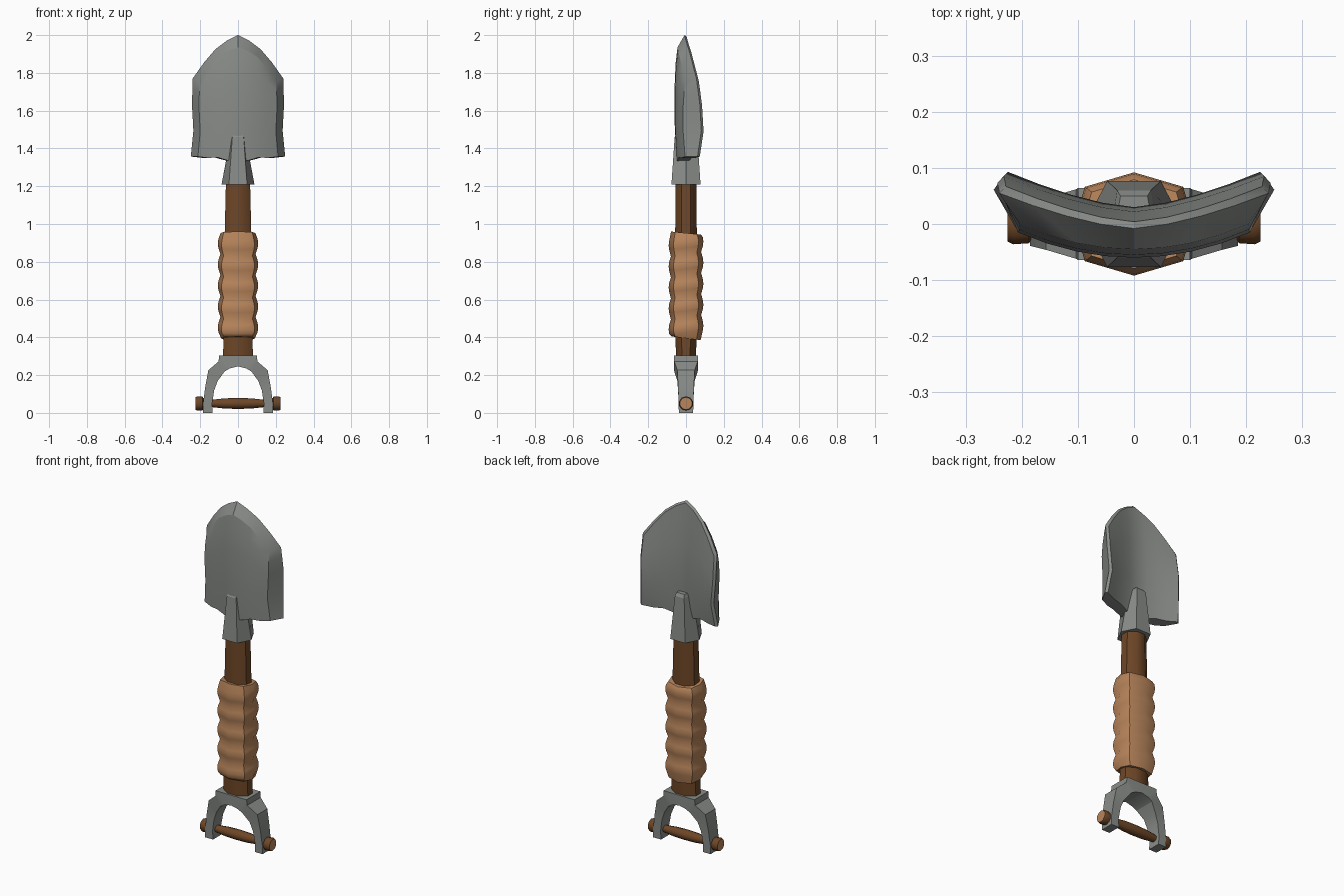
import bpy, bmesh, math

cube = bpy.data.objects.get("Cube")
if cube:
    bpy.data.objects.remove(cube, do_unlink=True)


def material(name, rgb):
    m = bpy.data.materials.new(name)
    m.use_nodes = True
    color = (*rgb, 1)
    m.diffuse_color = color
    m.node_tree.nodes["Principled BSDF"].inputs["Base Color"].default_value = color
    return m


steel = material("steel grey", (0.25, 0.265, 0.25))
wood = material("dark wood", (0.155, 0.062, 0.02))
leather = material("tan leather", (0.48, 0.235, 0.105))


def finish(name, bm, mats, angle):
    bmesh.ops.recalc_face_normals(bm, faces=bm.faces)
    mesh = bpy.data.meshes.new(name)
    bm.to_mesh(mesh)
    bm.free()
    for m in mats:
        mesh.materials.append(m)
    ob = bpy.data.objects.new(name, mesh)
    bpy.context.collection.objects.link(ob)
    bpy.ops.object.select_all(action='DESELECT')
    ob.select_set(True)
    bpy.context.view_layer.objects.active = ob
    bpy.ops.object.shade_smooth_by_angle(angle=math.radians(angle))
    return ob


def bridge(bm, a, b):
    n = len(a)
    for i in range(n):
        bm.faces.new((a[i], a[(i + 1) % n], b[(i + 1) % n], b[i]))


def loft(name, rings, mats, angle=30):
    """Skin a list of closed rings and cap both ends."""
    bm = bmesh.new()
    loops = [[bm.verts.new(p) for p in ring] for ring in rings]
    for a, b in zip(loops, loops[1:]):
        bridge(bm, a, b)
    bm.faces.new(loops[0])
    bm.faces.new(loops[-1])
    return finish(name, bm, mats, angle)


def ellipse(rx, ry, z, sides, phase=0.0):
    return [(rx * math.cos(a), ry * math.sin(a), z)
            for a in (math.tau * (i + phase) / sides for i in range(sides))]


# Blade: a curved back sheet and a smaller front sheet joined by a bevelled rim
U = [i / 4 for i in range(-4, 5)]
ROWS = [0, 0.33, 0.67, 0.86, 1]
WIDTH = [1.0, 0.945, 0.975, 0.965, 0.96]
SHIFT = [0.01, 0.03, 0.022, 0.012, 0.004]
FRONT = [-0.05, -0.06, -0.06, -0.055, -0.045]
TOP = [2.0, 1.97, 1.925, 1.855, 1.77]
BOTTOM = [1.33, 1.336, 1.352, 1.35, 1.357]


def blade_point(layer, r, c):
    u = U[c]
    k = abs(c - 4)
    half = {"back": 0.238, "rim": 0.25, "front": 0.212}[layer]
    drop = {"back": 0.01, "rim": 0, "front": 0.065 - 0.05 * abs(u)}[layer]
    z = BOTTOM[k] + (TOP[k] - drop - BOTTOM[k]) * ROWS[r]
    back_y = SHIFT[r] + 0.063 * abs(u) ** 1.5
    y = {"back": back_y, "rim": back_y - 0.012,
         "front": FRONT[r] + 0.045 * u * u}[layer]
    return (u * half * WIDTH[r], y, z)


nr, nc = len(ROWS), len(U)
border = ([(0, c) for c in range(nc)] + [(r, nc - 1) for r in range(1, nr)]
          + [(nr - 1, c) for c in range(nc - 2, -1, -1)]
          + [(r, 0) for r in range(nr - 2, 0, -1)])
bm = bmesh.new()
edges = {}
for layer in ("back", "front"):
    grid = [[bm.verts.new(blade_point(layer, r, c)) for c in range(nc)]
            for r in range(nr)]
    for r in range(nr - 1):
        for c in range(nc - 1):
            bm.faces.new((grid[r][c], grid[r][c + 1],
                          grid[r + 1][c + 1], grid[r + 1][c]))
    edges[layer] = [grid[r][c] for r, c in border]
rim = [bm.verts.new(blade_point("rim", r, c)) for r, c in border]
bridge(bm, edges["front"], rim)
bridge(bm, rim, edges["back"])
finish("blade", bm, [steel], 28)


# Socket: tapered six-sided sleeve between blade and shaft
def socket_ring(side, flat, depth, z):
    return [(side, 0, z), (flat, depth, z), (-flat, depth, z),
            (-side, 0, z), (-flat, -depth, z), (flat, -depth, z)]


loft("socket", [socket_ring(0.087, 0.048, 0.077, 1.21),
                socket_ring(0.04, 0.03, 0.06, 1.46),
                socket_ring(0.033, 0.024, 0.05, 1.478)], [steel], 15)

# Shaft
loft("shaft", [ellipse(rx, ry, z, 8, 0.5) for rx, ry, z in
               ((0.086, 0.055, 0.26), (0.083, 0.062, 0.42),
                (0.077, 0.062, 0.92), (0.069, 0.06, 1.23))], [wood], 50)

# Leather grip: five bulging wraps, slightly tilted from front to back
OUTLINE = [(1, 0), (0.82, 0.72), (0, 1), (-0.82, 0.72),
           (-1, 0), (-0.82, -0.72), (0, -1), (0.82, -0.72)]
WRAPS = 5
low, high = 0.395, 0.952
pitch = (high - low) / WRAPS


def grip_ring(z, size, tilt):
    return [(0.107 * size * x, 0.092 * size * y, z + tilt * y)
            for x, y in OUTLINE]


rings = [grip_ring(low, 0.84, -0.01)]
for i in range(WRAPS):
    base = low + i * pitch
    rings += [grip_ring(base + pitch * f, s, 0.01)
              for f, s in ((0.3, 0.97), (0.5, 1.0), (0.72, 0.97))]
    if i < WRAPS - 1:
        rings.append(grip_ring(base + pitch, 0.87, 0.012))
rings.append(grip_ring(high, 0.86, -0.008))
loft("leather_grip", rings, [leather], 48)

# Handle fork: half-arch stations (outer x, outer z, inner x, inner z, depth)
half = [(0.1, 0.305, 0.045, 0.235, 0.064), (0.103, 0.272, 0.07, 0.22, 0.062),
        (0.157, 0.226, 0.107, 0.17, 0.046), (0.173, 0.14, 0.126, 0.12, 0.042),
        (0.185, 0.05, 0.137, 0.05, 0.039), (0.185, 0, 0.135, 0, 0.038)]
arch = ([(-ox, oz, -ix, iz, d) for ox, oz, ix, iz, d in reversed(half)]
        + [(0, 0.305, 0, 0.246, 0.064)] + half)
loft("handle_fork", [[(ox, -d, oz), (ox, d, oz), (ix, d, iz), (ix, -d, iz)]
                     for ox, oz, ix, iz, d in arch], [steel], 20)

# Crossbar: turned rod with flared knobs and pale end grain
profile = [(0, 0.029), (0.07, 0.027), (0.135, 0.02), (0.18, 0.022),
           (0.187, 0.036), (0.215, 0.038), (0.225, 0.033)]
profile = [(-x, r) for x, r in reversed(profile[1:])] + profile
bar = loft("crossbar", [[(x, py, pz + 0.05) for py, pz, _ in
                         ellipse(r, r, 0, 10, 0.5)] for x, r in profile],
           [wood, leather], 40)
for face in bar.data.polygons:
    if abs(face.center.x) > 0.224:
        face.material_index = 1
